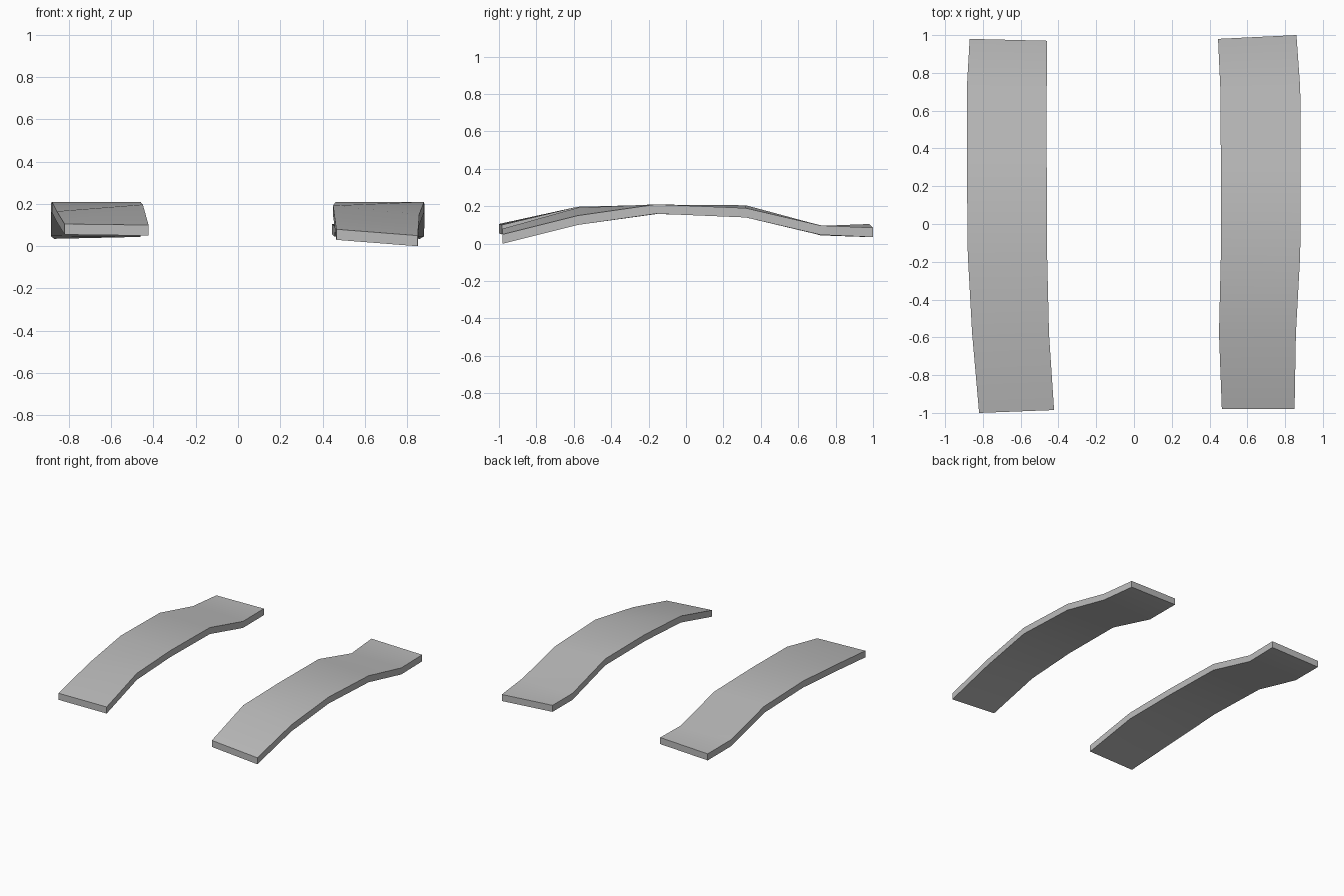
import bpy
import bmesh

cube = bpy.data.objects.get("Cube")
if cube:
    bpy.data.objects.remove(cube, do_unlink=True)

grey = bpy.data.materials.new("plain grey")
grey.use_nodes = True
colour = (0.5, 0.5, 0.5, 1)
grey.diffuse_color = colour
grey.node_tree.nodes["Principled BSDF"].inputs["Base Color"].default_value = colour

THICKNESS = 0.05


def curved_plank(name, edge_a, edge_b):
    """Loft a box section along two top edges, running from low x to high x."""
    bm = bmesh.new()
    rings = []
    for a, b in zip(edge_a, edge_b):
        drop = (0, 0, THICKNESS)
        low_a, low_b = ([p - d for p, d in zip(e, drop)] for e in (a, b))
        rings.append([bm.verts.new(p) for p in (a, b, low_b, low_a)])
    for r, s in zip(rings, rings[1:]):
        for i in range(4):
            j = (i + 1) % 4
            bm.faces.new((r[i], r[j], s[j], s[i]))
    bm.faces.new(rings[0])
    bm.faces.new(rings[-1])
    bmesh.ops.recalc_face_normals(bm, faces=bm.faces)
    mesh = bpy.data.meshes.new(name)
    bm.to_mesh(mesh)
    bm.free()
    mesh.materials.append(grey)
    obj = bpy.data.objects.new(name, mesh)
    bpy.context.collection.objects.link(obj)
    bpy.ops.object.select_all(action="DESELECT")
    obj.select_set(True)
    bpy.context.view_layer.objects.active = obj
    bpy.ops.object.shade_smooth_by_angle(angle=0.6)


# Right plank: outer edge, then inner edge, front to back
curved_plank(
    "right_plank",
    [(-.82, -1, .105), (-.857, -.58, .165), (-.88, -.16, .21),
     (-.885, .32, .2), (-.885, .72, .098), (-.87, .98, .085)],
    [(-.423, -.985, .1), (-.45, -.58, .197), (-.46, -.16, .208),
     (-.462, .32, .2), (-.462, .72, .094), (-.46, .97, .097)])

# Left plank: inner edge, then outer edge, front to back
curved_plank(
    "left_plank",
    [(.465, -.98, .08), (.45, -.58, .192), (.46, -.16, .208),
     (.46, .32, .205), (.457, .72, .095), (.445, .98, .105)],
    [(.85, -.98, .05), (.857, -.58, .15), (.88, -.16, .21),
     (.882, .32, .19), (.88, .72, .097), (.86, 1, .085)])
